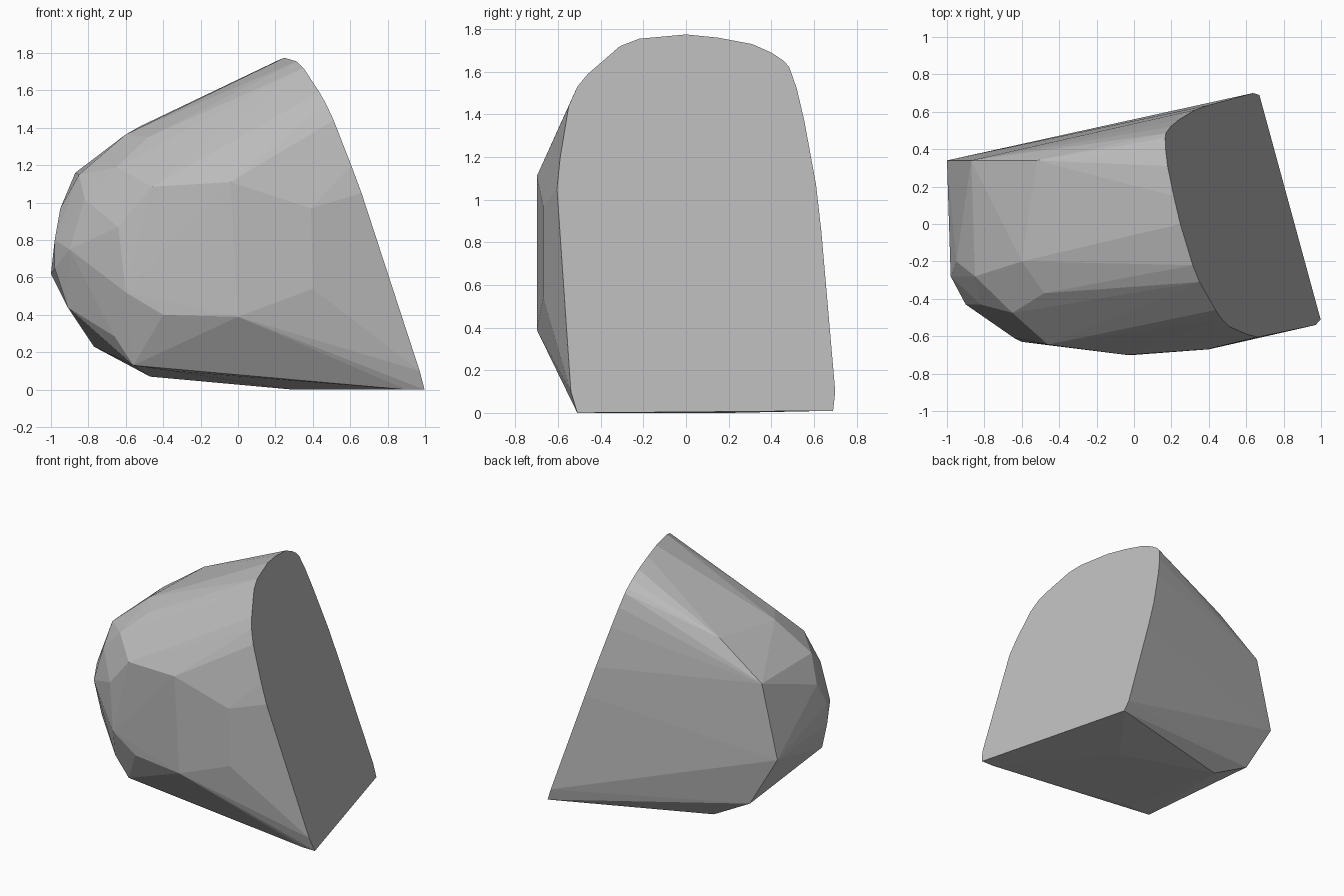
import bpy
import bmesh

cube = bpy.data.objects.get("Cube")
if cube:
    bpy.data.objects.remove(cube)

# Stone colour
stone = bpy.data.materials.new("stone grey")
stone.use_nodes = True
grey = (0.5, 0.5, 0.5, 1)
stone.diffuse_color = grey
stone.node_tree.nodes["Principled BSDF"].inputs["Base Color"].default_value = grey


def on_cut(y, z):
    """Point on the slanted flat cut of the rock."""
    return (0.86 - 0.27 * y - 0.345 * z, y, z)


# Arched outline of the flat cut (y, z)
arch = [(-.51, 0), (-.54, .1), (-.605, 1.05), (-.59, 1.2), (-.55, 1.44),
        (-.51, 1.53), (-.46, 1.59), (-.31, 1.72), (-.22, 1.755), (0, 1.775),
        (.15, 1.76), (.31, 1.73), (.4, 1.69), (.46, 1.65), (.485, 1.62),
        (.52, 1.52), (.555, 1.37), (.61, 1.07), (.635, .85), (.7, .1), (.69, .01)]

# Rear corners, all at one depth (x, z)
rear = [(-.87, 1.16), (-1, .62), (-.52, 1.41), (-.77, .23), (-.47, .07)]

# Chipped corners of the front, nose and underside
chips = [(-.04, -.7, 1.11), (0, -.7, .39), (-.4, -.65, .4), (-.46, -.645, 1.085),
         (-.6, -.63, .52), (-.64, -.61, .87), (.39, -.67, .97), (.4, -.67, .54),
         (-.48, -.37, 1.35), (-.6, -.2, 1.365), (-.65, -.475, 1.19),
         (-.85, -.28, 1.15), (-.82, -.43, 1.02), (-.95, -.2, .97),
         (-.98, -.28, .8), (-.98, -.28, .65), (-.9, -.43, .75), (-.91, -.32, .44),
         (-.66, -.52, .285), (-.56, -.5, .13), (-.35, -.45, .1),
         (.3, .2, 0), (.9, -.51, 0)]

# Wrap the corners in a faceted convex rock
points = [on_cut(y, z) for y, z in arch] + [(x, .34, z) for x, z in rear] + chips
bm = bmesh.new()
for p in points:
    bm.verts.new(p)
hull = bmesh.ops.convex_hull(bm, input=bm.verts)
loose = {v for v in hull["geom_interior"] + hull["geom_unused"]
         if isinstance(v, bmesh.types.BMVert)}
bmesh.ops.delete(bm, geom=list(loose), context="VERTS")
bmesh.ops.dissolve_limit(bm, angle_limit=0.01, verts=bm.verts, edges=bm.edges)
bmesh.ops.recalc_face_normals(bm, faces=bm.faces)
mesh = bpy.data.meshes.new("rock")
bm.to_mesh(mesh)
bm.free()
mesh.materials.append(stone)
bpy.context.collection.objects.link(bpy.data.objects.new("rock", mesh))
